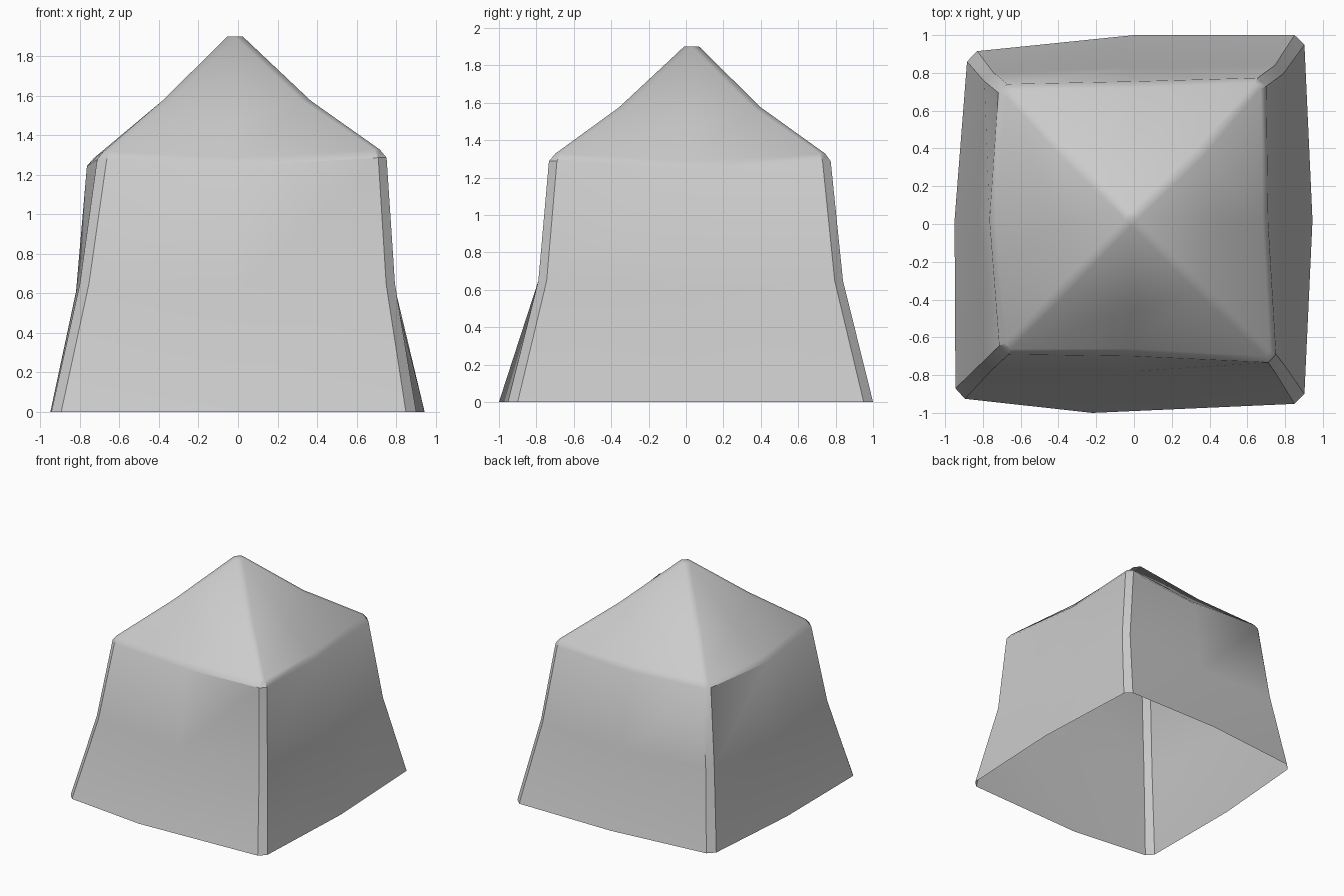
import bpy, bmesh
from mathutils import Vector

# Each ring: corner width, then corner / side-middle points, going round from front-left
RINGS = [
    # wall foot
    (0.05, [(-.945, -.92, 0), (-.22, -1, 0), (.90, -.95, 0), (.945, .02, 0),
            (.90, 1, 0), (0, 1, 0), (-.88, .91, 0), (-.95, .02, 0)]),
    # wall waist
    (0.045, [(-.80, -.775, .65), (0, -.78, .61), (.795, -.79, .65), (.79, .02, .61),
             (.79, .84, .65), (0, .83, .61), (-.79, .80, .65), (-.82, .02, .61)]),
    # eave, lower edge
    (0.045, [(-.71, -.69, 1.28), (0, -.70, 1.245), (.755, -.735, 1.29), (.71, .02, 1.245),
             (.70, .775, 1.29), (0, .755, 1.245), (-.715, .74, 1.28), (-.765, .02, 1.245)]),
    # eave, upper edge
    (0.03, [(-.68, -.66, 1.32), (0, -.66, 1.285), (.72, -.70, 1.33), (.68, .02, 1.285),
            (.67, .745, 1.33), (0, .72, 1.285), (-.68, .71, 1.32), (-.73, .02, 1.285)]),
    # roof, halfway
    (0.035, [(-.37, -.34, 1.59), (0, -.44, 1.475), (.36, -.35, 1.585), (.46, .02, 1.475),
             (.36, .39, 1.585), (0, .50, 1.475), (-.37, .38, 1.59), (-.46, .02, 1.475)]),
    # peak
    (0.04, [(-.055, -.01, 1.9), (-.015, -.01, 1.9), (.025, -.01, 1.9), (.025, .03, 1.9),
            (.025, .07, 1.9), (-.015, .07, 1.9), (-.055, .07, 1.9), (-.055, .03, 1.9)]),
]


def cut_ring(width, points):
    """Replace every corner with a narrow chamfer."""
    pts = [Vector(p) for p in points]
    out = []
    for i in range(0, 8, 2):
        c, before, after = pts[i], pts[i - 1], pts[i + 1]
        out += [c + (before - c).normalized() * width,
                c + (after - c).normalized() * width, after]
    return out


# Open-bottomed fabric shell
bm = bmesh.new()
rings = [[bm.verts.new(p) for p in cut_ring(w, pts)] for w, pts in RINGS]
for lo, hi in zip(rings, rings[1:]):
    for i in range(12):
        j = (i + 1) % 12
        bm.faces.new((lo[i], lo[j], hi[j], hi[i]))
bm.faces.new(rings[-1])
bmesh.ops.remove_doubles(bm, verts=bm.verts[:], dist=0.002)
bmesh.ops.recalc_face_normals(bm, faces=bm.faces[:])
mesh = bpy.data.meshes.new("tent_shell")
bm.to_mesh(mesh)
bm.free()

tent = bpy.data.objects.new("tent_shell", mesh)
bpy.context.collection.objects.link(tent)
bpy.context.view_layer.objects.active = tent
tent.select_set(True)
bpy.ops.object.shade_smooth_by_angle(angle=0.6)
